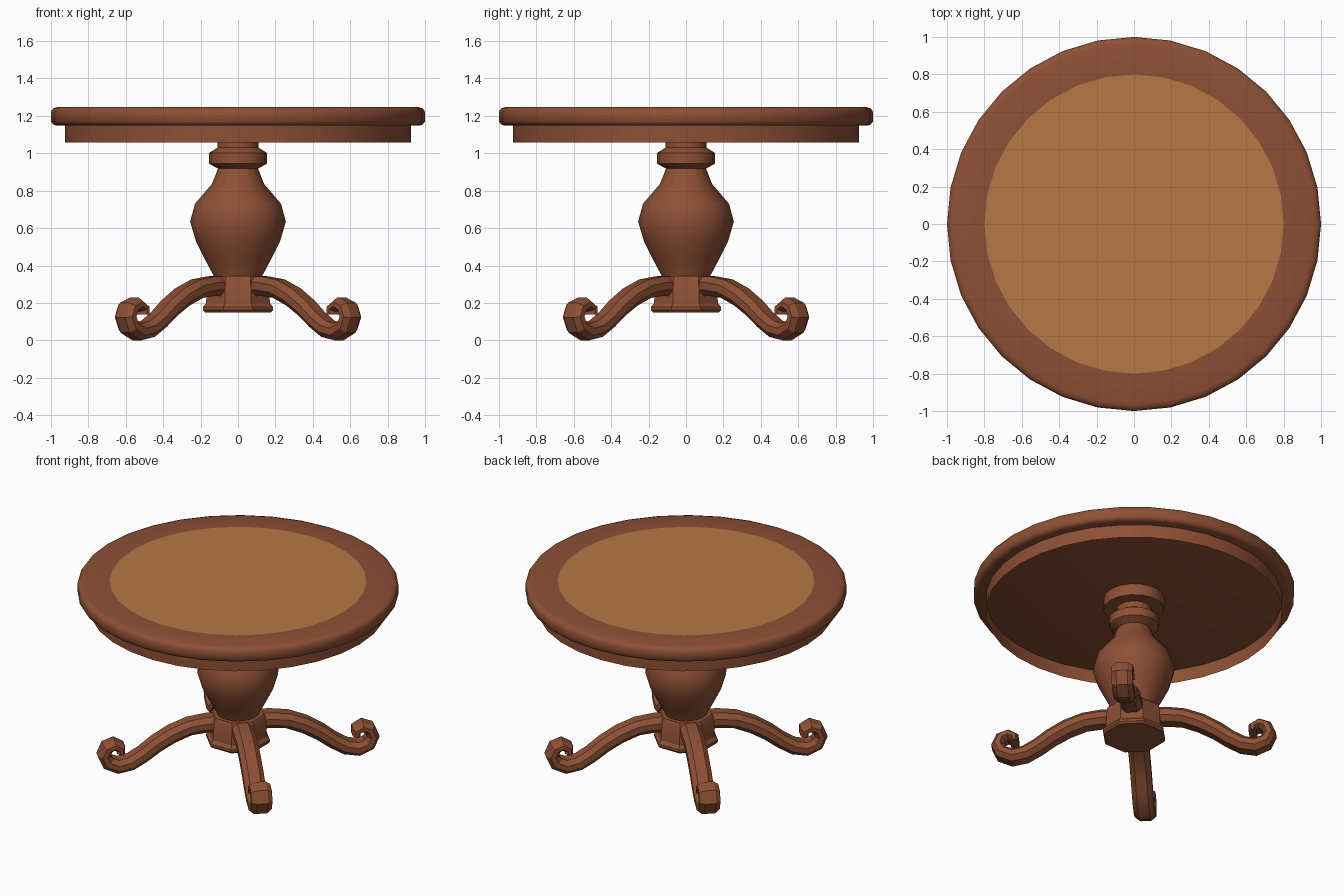
import bpy, bmesh, math
from mathutils import Vector

if "Cube" in bpy.data.objects:
    bpy.data.objects.remove(bpy.data.objects["Cube"])


def material(name, rgb):
    m = bpy.data.materials.new(name)
    m.diffuse_color = (*rgb, 1)
    m.use_nodes = True
    m.node_tree.nodes["Principled BSDF"].inputs["Base Color"].default_value = m.diffuse_color
    return m


wood = material("red brown wood", (0.27, 0.08, 0.035))
inlay = material("light tan wood", (0.47, 0.185, 0.06))


def finish(bm, name, mats, angle=35, closed=True):
    if closed:
        bmesh.ops.recalc_face_normals(bm, faces=bm.faces)
    me = bpy.data.meshes.new(name)
    bm.to_mesh(me)
    bm.free()
    ob = bpy.data.objects.new(name, me)
    bpy.context.collection.objects.link(ob)
    for m in mats:
        me.materials.append(m)
    bpy.ops.object.select_all(action='DESELECT')
    ob.select_set(True)
    bpy.context.view_layer.objects.active = ob
    bpy.ops.object.shade_smooth_by_angle(angle=math.radians(angle))
    return ob


def bridge(bm, rings):
    """Join consecutive rings of vertices with quads."""
    for a, b in zip(rings, rings[1:]):
        n = len(a)
        for i in range(n):
            j = (i + 1) % n
            bm.faces.new((a[i], a[j], b[j], b[i]))


def lathe(name, profile, sides, mats, turn=0.0, caps=True, angle=35):
    """Revolve (radius, height) points, listed bottom to top, around z."""
    bm = bmesh.new()
    rings = []
    for r, z in profile:
        ring = []
        for i in range(sides):
            a = turn + 2 * math.pi * i / sides
            ring.append(bm.verts.new((r * math.cos(a), r * math.sin(a), z)))
        rings.append(ring)
    bridge(bm, rings)
    if caps:
        bm.faces.new(rings[0][::-1])
        bm.faces.new(rings[-1])
    return finish(bm, name, mats, angle, caps)


# Round top with a rounded edge and a tan centre
top = lathe("table_top", [(0.97, 1.148), (0.988, 1.154), (1.0, 1.17), (1.0, 1.222),
                          (0.988, 1.24), (0.965, 1.247), (0.8, 1.247)],
            32, [wood, inlay], angle=50)
for f in top.data.polygons:
    if f.normal.z > 0.9 and len(f.vertices) == 32:
        f.material_index = 1

# Thin apron, open underneath
lathe("apron", [(0.925, 1.058), (0.925, 1.15)], 32, [wood], caps=False)

# Collar under the top
lathe("collar", [(0.19, 1.07), (0.19, 1.15)], 16, [wood])

# Turned column
lathe("column", [(0.12, 0.30), (0.13, 0.345), (0.175, 0.43), (0.225, 0.53),
                 (0.256, 0.635), (0.23, 0.73), (0.14, 0.835), (0.107, 0.918),
                 (0.155, 0.945), (0.155, 1.002), (0.11, 1.03), (0.11, 1.10)],
      16, [wood], angle=42)

# Eight-sided hub holding the legs
lathe("hub", [(0.192, 0.15), (0.203, 0.162), (0.203, 0.178), (0.185, 0.20),
              (0.175, 0.33), (0.165, 0.345)], 8, [wood], math.pi / 8, angle=30)

# Scrolled leg: centre line as (distance from axis, height, half thickness)
PATH = [(0.08, 0.285, 0.055), (0.20, 0.290, 0.052), (0.31, 0.276, 0.05),
        (0.42, 0.232, 0.05), (0.52, 0.172, 0.048), (0.60, 0.110, 0.046),
        (0.68, 0.062, 0.046), (0.76, 0.046, 0.046), (0.825, 0.073, 0.043),
        (0.85, 0.125, 0.04), (0.83, 0.175, 0.037), (0.785, 0.194, 0.034),
        (0.745, 0.172, 0.03), (0.745, 0.138, 0.025)]
# Chamfered cross-section as (sideways, share of half thickness)
SECTION = [(0.035, -1), (0.066, -0.4), (0.066, 0.4), (0.035, 1),
           (-0.035, 1), (-0.066, 0.4), (-0.066, -0.4), (-0.035, -1)]


def leg(name, angle):
    bm = bmesh.new()
    out = Vector((math.cos(angle), math.sin(angle), 0))
    side = Vector((-out.y, out.x, 0))
    up = Vector((0, 0, 1))
    rings = []
    for i, (r, z, h) in enumerate(PATH):
        a, b = PATH[max(i - 1, 0)], PATH[min(i + 1, len(PATH) - 1)]
        t = Vector((b[0] - a[0], b[1] - a[1])).normalized()
        normal = up * t.x - out * t.y
        rings.append([bm.verts.new(out * r + up * z + side * s + normal * (k * h))
                      for s, k in SECTION])
    bridge(bm, rings)
    bm.faces.new(rings[0])
    bm.faces.new(rings[-1][::-1])
    finish(bm, name, [wood], 30)


for k in range(4):
    leg(f"leg_{k + 1}", math.pi / 4 + k * math.pi / 2)
